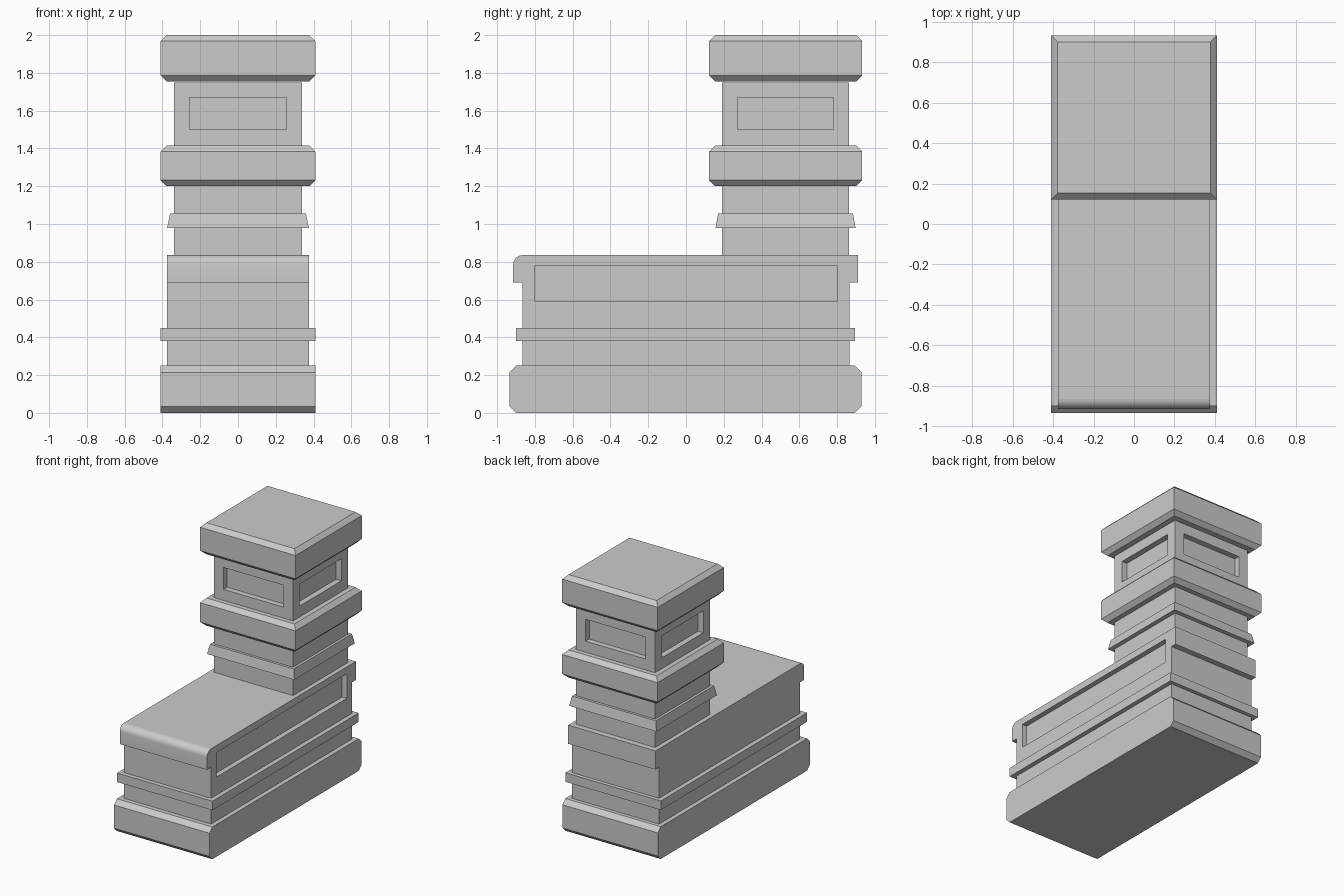
import bpy, bmesh, math

if "Cube" in bpy.data.objects:
    bpy.data.objects.remove(bpy.data.objects["Cube"])


def finish(name, bm):
    bmesh.ops.recalc_face_normals(bm, faces=bm.faces)
    mesh = bpy.data.meshes.new(name)
    bm.to_mesh(mesh)
    bm.free()
    obj = bpy.data.objects.new(name, mesh)
    bpy.context.collection.objects.link(obj)
    return obj


def stack(name, rings, y):
    """Rectangular rings (half x, half y, z) centred on y, skinned and capped."""
    bm = bmesh.new()
    loops = [[bm.verts.new((sx * hx, y + sy * hy, z))
              for sx, sy in ((-1, -1), (1, -1), (1, 1), (-1, 1))]
             for hx, hy, z in rings]
    for a, b in zip(loops, loops[1:]):
        for i in range(4):
            j = (i + 1) % 4
            bm.faces.new((a[i], a[j], b[j], b[i]))
    bm.faces.new(loops[0])
    bm.faces.new(loops[-1])
    return finish(name, bm)


def box(name, hx, y0, y1, z0, z1):
    hy = (y1 - y0) / 2
    return stack(name, [(hx, hy, z0), (hx, hy, z1)], (y0 + y1) / 2)


def slab(name, hx, profile):
    """Side profile (y, z) extruded across the width."""
    bm = bmesh.new()
    face = bm.faces.new([bm.verts.new((-hx, y, z)) for y, z in profile])
    new = bmesh.ops.extrude_face_region(bm, geom=[face])["geom"]
    bmesh.ops.translate(bm, vec=(2 * hx, 0, 0),
                        verts=[v for v in new if isinstance(v, bmesh.types.BMVert)])
    return finish(name, bm)


def recess(obj, centre, size):
    """Cut a sunken rectangular panel."""
    bpy.ops.mesh.primitive_cube_add(size=1, location=centre)
    cutter = bpy.context.object
    cutter.scale = size
    cutter.hide_render = True
    mod = obj.modifiers.new("recess", 'BOOLEAN')
    mod.object = cutter
    mod.solver = 'EXACT'
    bpy.context.view_layer.objects.active = obj
    bpy.ops.object.modifier_apply(modifier=mod.name)
    bpy.data.objects.remove(cutter)


# Plinth, chamfered along its front and back edges
c = 0.035
slab("plinth", 0.41, [(-0.935 + c, 0), (0.93 - c, 0), (0.93, c), (0.93, 0.25 - c),
                      (0.93 - c, 0.25), (-0.935 + c, 0.25), (-0.935, 0.25 - c), (-0.935, c)])

# Long lower block with a sunken side panel
body = box("lower_block", 0.375, -0.865, 0.865, 0.25, 0.835)
recess(body, (0.375, 0, 0.685), (0.08, 1.6, 0.19))
box("lower_band", 0.41, -0.9, 0.895, 0.38, 0.45)

# Rounded front lip and square back lip of the top
arc = [(-0.865 - 0.05 * math.cos(a), 0.785 + 0.05 * math.sin(a))
       for a in (math.pi / 2 * i / 6 for i in range(7))]
lip = slab("front_lip", 0.375, [(-0.865, 0.69), (-0.915, 0.69)] + arc)
bpy.ops.object.select_all(action='DESELECT')
lip.select_set(True)
bpy.context.view_layer.objects.active = lip
bpy.ops.object.shade_smooth_by_angle(angle=math.radians(30))
box("back_lip", 0.375, 0.865, 0.91, 0.69, 0.835)

# Tower shaft with a sunken panel on each of its four sides
ty, tz = 0.527, 1.585
shaft = stack("tower_shaft", [(0.34, 0.337, 0.835), (0.34, 0.337, 1.75)], ty)
for s in (-1, 1):
    recess(shaft, (s * 0.34, ty, tz), (0.09, 0.51, 0.17))
    recess(shaft, (0, ty + s * 0.337, tz), (0.515, 0.09, 0.17))

# Tapered trim and the two chamfered collars
stack("tower_trim", [(0.375, 0.371, 0.98), (0.36, 0.357, 1.055)], ty)
for name, z0, z1 in (("middle_collar", 1.2, 1.415), ("tower_cap", 1.755, 2.0)):
    w, n, ch = 0.41, 0.378, 0.032
    stack(name, [(n, n - 0.004, z0), (w, w - 0.004, z0 + ch),
                 (w, w - 0.004, z1 - ch), (n, n - 0.004, z1)], ty)
